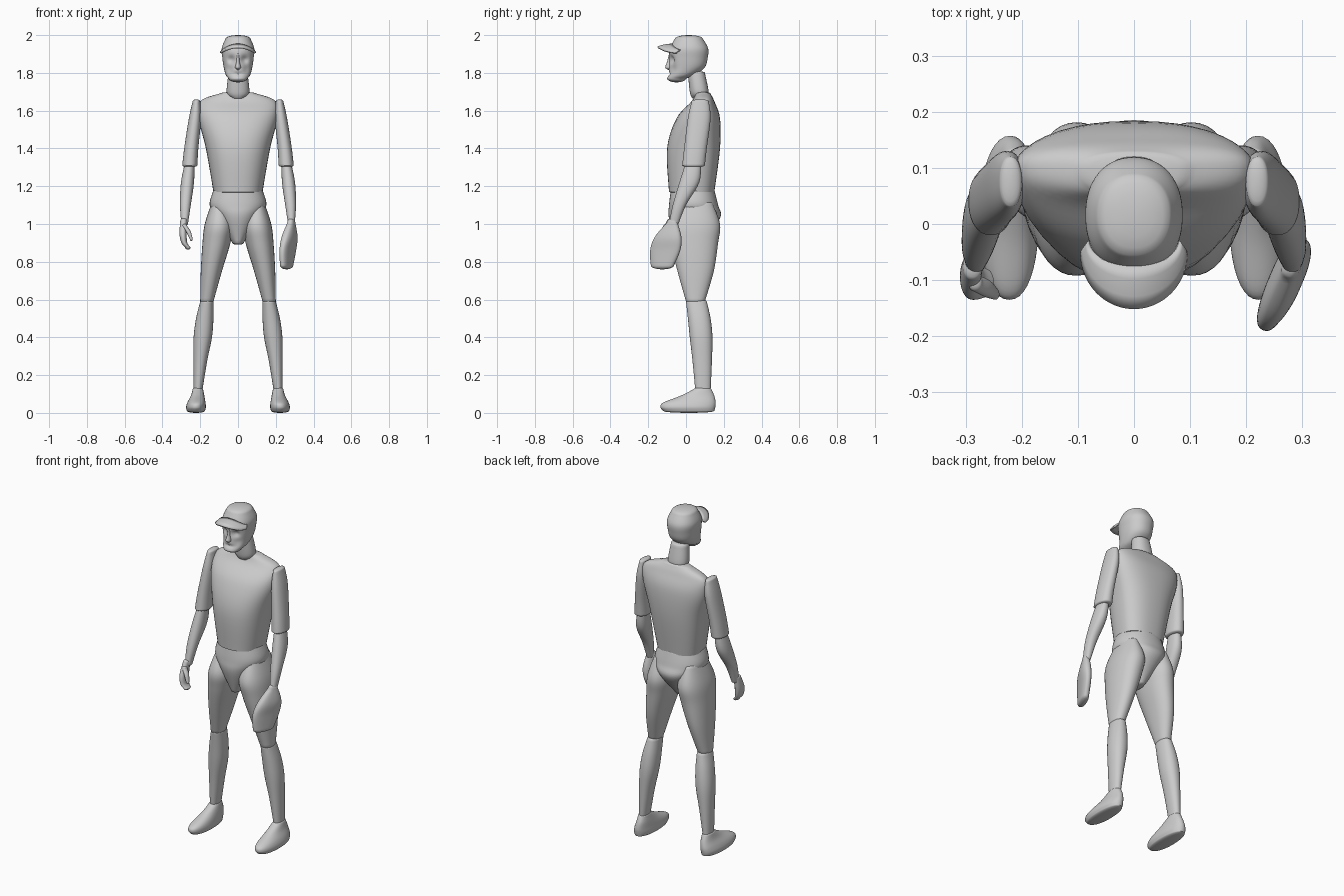
import bpy
import bmesh
from math import sin, cos, pi, radians, exp, copysign

default_cube = bpy.data.objects.get("Cube")
if default_cube:
    bpy.data.objects.remove(default_cube, do_unlink=True)

grey = bpy.data.materials.new("plain_grey")
grey.use_nodes = True
grey.diffuse_color = (.6, .6, .6, 1)
principled = grey.node_tree.nodes["Principled BSDF"]
principled.inputs["Base Color"].default_value = grey.diffuse_color


def finish(name, bm):
    """Turn a bmesh into a smooth shaded object with crisp rims."""
    bmesh.ops.recalc_face_normals(bm, faces=bm.faces)
    mesh = bpy.data.meshes.new(name)
    bm.to_mesh(mesh)
    bm.free()
    mesh.materials.append(grey)
    obj = bpy.data.objects.new(name, mesh)
    bpy.context.collection.objects.link(obj)
    bpy.ops.object.select_all(action="DESELECT")
    obj.select_set(True)
    bpy.context.view_layer.objects.active = obj
    bpy.ops.object.shade_smooth_by_angle(angle=radians(50))
    return obj


def spline(before, start, end, after, t):
    """Smooth value between start and end, steered by both neighbours."""
    leave, arrive = (end - before) / 2, (after - start) / 2
    ease = t * t * (3 - 2 * t)
    bend = t * (1 - t) * (leave * (1 - t) - arrive * t)
    return start + ease * (end - start) + bend


def smooth_rings(rings, steps):
    """Fill in rings between the given ones."""
    padded = [rings[0], *rings, rings[-1]]
    result = []
    for window in zip(padded, padded[1:], padded[2:], padded[3:]):
        for step in range(steps):
            result.append([spline(*values, step / steps) for values in zip(*window)])
    return result + [rings[-1]]


def rounded_end(ring, height):
    """Shrinking rings that close an end with a shallow dome."""
    z, x_min, x_max, y_min, y_max = ring
    result = []
    for step in range(1, 5):
        angle = step * pi / 9
        inset_x = (x_max - x_min) / 2 * (1 - cos(angle))
        inset_y = (y_max - y_min) / 2 * (1 - cos(angle))
        result.append((z + height * sin(angle), x_min + inset_x, x_max - inset_x,
                       y_min + inset_y, y_max - inset_y))
    return result


def loft(name, rings, side=1, power=2.2, bias=.5, yaw=0, segments=40, dome=.01, shape=None):
    """Skin level rings, each given from the top as (z, x min, x max, y min, y max)."""
    top = rounded_end(rings[0], dome)
    bottom = rounded_end(rings[-1], -dome)
    bm = bmesh.new()
    loops = []
    for z, x_min, x_max, y_min, y_max in top[::-1] + smooth_rings(rings, 6) + bottom:
        centre_x = (x_min + x_max) / 2
        centre_y = y_min + bias * (y_max - y_min)
        loop = []
        for k in range(segments):
            angle = 2 * pi * k / segments
            u = copysign(abs(cos(angle)) ** (2 / power), cos(angle)) * (x_max - x_min) / 2
            v = copysign(abs(sin(angle)) ** (2 / power), sin(angle))
            v *= (y_max - centre_y) if v > 0 else (centre_y - y_min)
            x = centre_x + u * cos(yaw) - v * sin(yaw)
            y = centre_y + u * sin(yaw) + v * cos(yaw)
            if shape:
                y += shape(x, y, z)
            loop.append(bm.verts.new((side * x, y, z)))
        loops.append(loop)
    for upper, lower in zip(loops, loops[1:]):
        for k in range(segments):
            following = (k + 1) % segments
            bm.faces.new((upper[k], upper[following], lower[following], lower[k]))
    bm.faces.new(loops[0])
    bm.faces.new(loops[-1])
    return finish(name, bm)


def loft_centred(name, rings, **options):
    """Loft a part on the middle line from (z, half width, y min, y max)."""
    full_rings = [(z, -half, half, y_min, y_max) for z, half, y_min, y_max in rings]
    loft(name, full_rings, **options)


def loft_pair(name, rings, **options):
    """Loft a limb part on the left and its mirror image on the right."""
    for label, side in (("left", 1), ("right", -1)):
        loft(label + "_" + name, rings, side=side, **options)


# Torso, pelvis and neck
loft_centred("torso", [
    (1.69, .1, .05, .13), (1.65, .2, .03, .15), (1.56, .21, -.05, .18),
    (1.4, .17, -.1, .18), (1.17, .13, -.09, .15)], power=2.4, bias=.6)
loft_centred("pelvis", [
    (1.18, .13, -.08, .15), (1.1, .15, -.09, .17), (1.03, .11, -.09, .18),
    (.9, .03, -.05, .08)])
loft_centred("neck", [(1.8, .05, .01, .1), (1.7, .06, .02, .12), (1.67, .04, .03, .11)])


# Head with eye sockets, cheek hollows and mouth pressed into the front
def press(x, z, dent_x, dent_z, width, height):
    return exp(-((abs(x) - dent_x) / width) ** 2 - ((z - dent_z) / height) ** 2)


def face(x, y, z):
    if y > 0:
        return 0
    eyes = press(x, z, .035, 1.87, .02, .02)
    cheeks = press(x, z, .045, 1.82, .02, .03)
    mouth = press(x, z, 0, 1.795, .03, .01)
    return (2 * eyes + cheeks + mouth) / 100


loft_centred("head_and_cap_crown", [
    (1.98, .067, -.06, .09), (1.93, .086, -.085, .117), (1.88, .083, -.09, .115),
    (1.83, .076, -.09, .1), (1.79, .065, -.095, .05), (1.77, .05, -.1, 0)],
    segments=64, dome=.02, shape=face)
loft_centred("nose", [
    (1.9, .007, -.09, -.06), (1.86, .009, -.1, -.06), (1.83, .015, -.11, -.06),
    (1.82, .01, -.1, -.06)], dome=.005)

# Curved cap brim
bm = bmesh.new()
rows = []
for k in range(33):
    angle = pi * k / 32
    droop = .03 * cos(angle) ** 2
    row = []
    for t in (0, .3, .7, 1):
        x = cos(angle) * (.08 + .012 * t)
        y = -.03 - .02 * t - sin(angle) * (.045 + .055 * t)
        row.append(bm.verts.new((x, y, 1.95 - droop - .015 * t * t)))
    rows.append(row)
for row, following in zip(rows, rows[1:]):
    for i in range(len(row) - 1):
        bm.faces.new((row[i], row[i + 1], following[i + 1], following[i]))
brim = finish("cap_brim", bm)
thickness = brim.modifiers.new("thickness", "SOLIDIFY")
thickness.thickness = .01
thickness.offset = 0

# Arms: sleeve with a rounded hem, then forearm
loft_pair("sleeve", [
    (1.65, .2, .24, .03, .12), (1.56, .195, .26, .01, .13), (1.4, .21, .285, -.01, .11),
    (1.31, .215, .295, -.02, .1)])
loft_pair("forearm", [
    (1.33, .23, .28, 0, .08), (1.22, .233, .302, -.035, .07), (1.1, .25, .307, -.07, 0),
    (1, .265, .3, -.09, -.04)])

# Left hand wears a flat padded mitt
loft("left_mitt", [
    (1.01, .265, .3, -.1, -.045), (.93, .244, .302, -.17, -.02), (.86, .237, .29, -.195, -.025),
    (.78, .235, .28, -.19, -.06)], yaw=radians(-23), power=2.5, dome=.02)

# Right hand: palm running into curled fingers, and a thumb
loft("right_palm", [
    (1.02, .27, .305, -.1, -.05), (.95, .272, .31, -.13, -.06), (.9, .268, .3, -.135, -.07),
    (.875, .25, .28, -.13, -.08)], side=-1)
loft("right_thumb", [
    (.99, .27, .295, -.12, -.09), (.96, .25, .275, -.13, -.1), (.92, .24, .255, -.135, -.115)],
    side=-1)

# Legs
loft_pair("thigh", [
    (1.11, .06, .14, -.04, .14), (1, .025, .176, -.09, .18), (.9, .04, .188, -.08, .17),
    (.75, .085, .197, -.045, .147), (.59, .13, .2, 0, .1)])
loft_pair("shin", [
    (.59, .13, .2, 0, .11), (.5, .13, .222, .01, .13), (.4, .138, .235, .02, .14),
    (.27, .164, .236, .035, .137), (.11, .19, .235, .05, .13)])
loft_pair("shoe", [
    (.125, .185, .24, .04, .135), (.09, .178, .25, -.03, .15), (.055, .172, .268, -.12, .157),
    (.03, .17, .275, -.135, .155), (.01, .175, .27, -.12, .15)])
